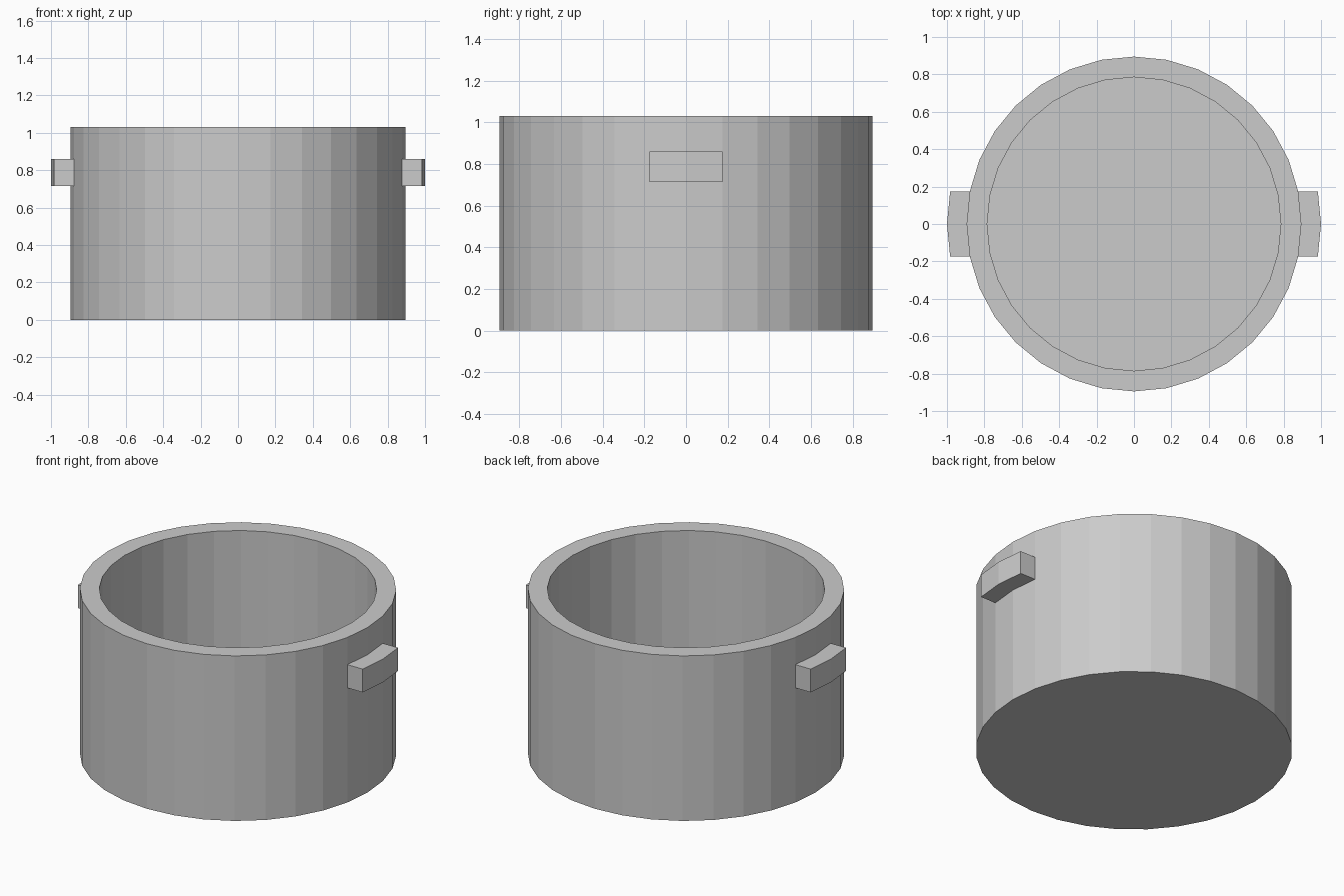
import bpy
import bmesh
from math import cos, sin, tau

if "Cube" in bpy.data.objects:
    bpy.data.objects.remove(bpy.data.objects["Cube"])

SIDES = 32
HANDLE_REACH = 0.105
# Wall profile (radius, z): outside from base to rim, then down the inside
PROFILE = [(0.895, 0), (0.895, 0.715), (0.895, 0.86), (0.895, 1.03),
           (0.785, 1.03), (0.785, 0.11)]
HANDLE_ROW = 1

bm = bmesh.new()

# Turned pot body
rings = [[bm.verts.new((r * cos(tau * i / SIDES), r * sin(tau * i / SIDES), z))
          for i in range(SIDES)] for r, z in PROFILE]
rows = []
for a, b in zip(rings, rings[1:]):
    rows.append([bm.faces.new((a[i], a[(i + 1) % SIDES], b[(i + 1) % SIDES], b[i]))
                 for i in range(SIDES)])

# Underside and inner floor
bm.faces.new(rings[0][::-1])
bm.faces.new(rings[-1])

# Side handles pulled straight out of the wall, two facets wide
for first, direction in ((SIDES - 1, 1), (SIDES // 2 - 1, -1)):
    faces = [rows[HANDLE_ROW][(first + k) % SIDES] for k in range(2)]
    out = bmesh.ops.extrude_face_region(bm, geom=faces)["geom"]
    verts = [g for g in out if isinstance(g, bmesh.types.BMVert)]
    bmesh.ops.translate(bm, verts=verts, vec=(direction * HANDLE_REACH, 0, 0))
    bmesh.ops.delete(bm, geom=[f for f in faces if f.is_valid], context='FACES_ONLY')

bmesh.ops.recalc_face_normals(bm, faces=bm.faces[:])
mesh = bpy.data.meshes.new("pot_with_handles")
bm.to_mesh(mesh)
bm.free()
pot = bpy.data.objects.new("pot_with_handles", mesh)
bpy.context.collection.objects.link(pot)
